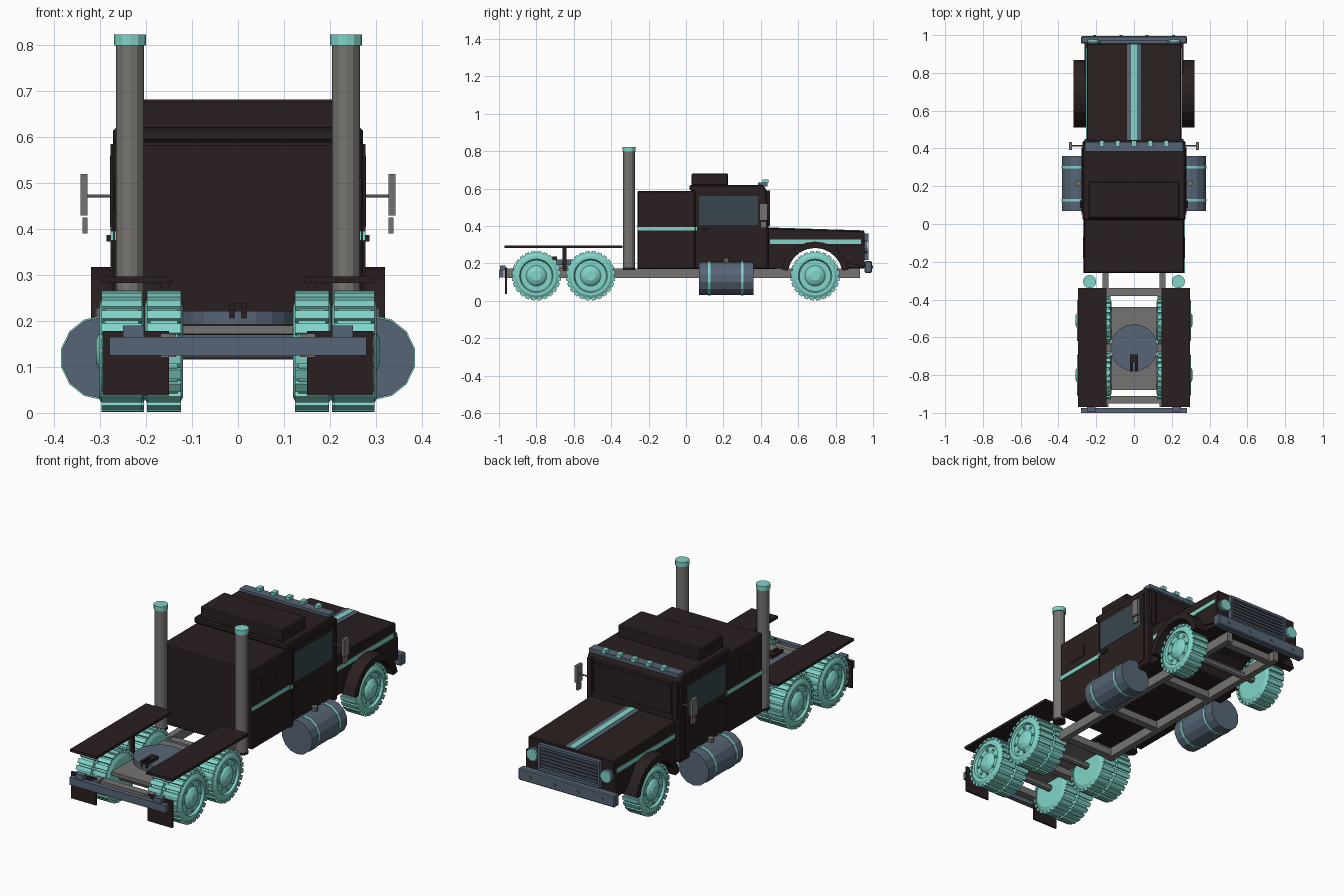
import bpy, bmesh, math
from mathutils import Matrix, Vector

if "Cube" in bpy.data.objects:
    bpy.data.objects.remove(bpy.data.objects["Cube"])


def mat(name, c):
    m = bpy.data.materials.new(name)
    m.diffuse_color = (*c, 1)
    m.use_nodes = True
    m.node_tree.nodes["Principled BSDF"].inputs["Base Color"].default_value = m.diffuse_color
    return m


BROWN = mat("dark_brown_paint", (0.023, 0.014, 0.014))
TEAL = mat("teal", (0.22, 0.66, 0.58))
SLATE = mat("slate_blue", (0.095, 0.13, 0.18))
GREY = mat("warm_grey", (0.18, 0.175, 0.165))
GLASS = mat("dark_glass", (0.04, 0.062, 0.075))


def finish(name, bm, m, bevel=0):
    bmesh.ops.recalc_face_normals(bm, faces=bm.faces)
    me = bpy.data.meshes.new(name)
    bm.to_mesh(me)
    bm.free()
    me.materials.append(m)
    ob = bpy.data.objects.new(name, me)
    bpy.context.collection.objects.link(ob)
    if bevel:
        b = ob.modifiers.new("bevel", 'BEVEL')
        b.width = bevel
        b.segments = 1
    return ob


def add_box(bm, x, y, z, rot=None):
    """Box from (min, max) ranges."""
    c = Vector(((x[0] + x[1]) / 2, (y[0] + y[1]) / 2, (z[0] + z[1]) / 2))
    s = Matrix.Diagonal((abs(x[1] - x[0]), abs(y[1] - y[0]), abs(z[1] - z[0]), 1))
    bmesh.ops.create_cube(bm, size=1, matrix=(rot or Matrix()) @ Matrix.Translation(c) @ s)


def box(name, x, y, z, m, bevel=0):
    bm = bmesh.new()
    add_box(bm, x, y, z)
    return finish(name, bm, m, bevel)


def pair(name, x, y, z, m, bevel=0):
    for s, side in ((1, "right"), (-1, "left")):
        box(f"{name}_{side}", (s * x[0], s * x[1]), y, z, m, bevel)


def cyl(name, axis, centre, r, depth, m, n=12, r2=None):
    bm = bmesh.new()
    rot = {'x': Matrix.Rotation(math.pi / 2, 4, 'Y'),
           'y': Matrix.Rotation(math.pi / 2, 4, 'X'), 'z': Matrix()}[axis]
    bmesh.ops.create_cone(bm, cap_ends=True, segments=n, radius1=r, radius2=r2 or r,
                          depth=depth, matrix=Matrix.Translation(centre) @ rot)
    return finish(name, bm, m)


def extrude_yz(name, pts, x0, x1, m, bevel=0):
    """Side profile (y, z) extruded across x."""
    bm = bmesh.new()
    f = bm.faces.new([bm.verts.new((x0, y, z)) for y, z in pts])
    r = bmesh.ops.extrude_face_region(bm, geom=[f])
    bmesh.ops.translate(bm, vec=(x1 - x0, 0, 0),
                        verts=[v for v in r['geom'] if isinstance(v, bmesh.types.BMVert)])
    return finish(name, bm, m, bevel)


def arc(r, a0, a1, n, cy=0.69, cz=0.135):
    return [(cy + r * math.cos(math.radians(a0 + (a1 - a0) * i / n)),
             cz + r * math.sin(math.radians(a0 + (a1 - a0) * i / n))) for i in range(n + 1)]


def wheel(name, s, x, y, w, outer=True):
    """Lathed tyre and rim with tread blocks; w is half width."""
    prof = [(-w, 0), (-w, .10), (-w + .012, .125), (w - .012, .125), (w, .105), (w, .09),
            (w - .012, .084), (w - .012, .055), (w - .002, .045), (w + .008, .026), (w + .008, 0)]
    if not outer:
        prof = prof[:5] + [(w, 0)]
    bm = bmesh.new()
    vs = [bm.verts.new((px, 0, pr)) for px, pr in prof]
    es = [bm.edges.new(e) for e in zip(vs, vs[1:])]
    bmesh.ops.spin(bm, geom=vs + es, cent=(0, 0, 0), axis=(1, 0, 0), angle=2 * math.pi,
                   steps=24, use_duplicate=False)
    bmesh.ops.remove_doubles(bm, verts=bm.verts, dist=1e-5)
    for i in range(24):
        rot = Matrix.Rotation(math.tau * (i + .5) / 24, 4, 'X')
        add_box(bm, (-w + .004, w - .004), (-.011, .011), (.118, .132), rot)
    if outer:
        for i in range(8):
            add_box(bm, (w - .014, w - .004), (-.005, .005), (.063, .073),
                    Matrix.Rotation(math.tau * i / 8, 4, 'X'))
    if s < 0:
        bmesh.ops.scale(bm, vec=(-1, 1, 1), verts=bm.verts)
    bmesh.ops.translate(bm, vec=(s * x, y, .134), verts=bm.verts)
    finish(name, bm, TEAL)


# Chassis
pair("frame_rail", (.135, .168), (-.97, .93), (.122, .172), GREY)
for i, y in enumerate((-.93, -.655, -.36, .0, .4, .88)):
    box(f"cross_member_{i}", (-.14, .14), (y - .02, y + .02), (.128, .165), GREY)
for i, y in enumerate((-.80, -.51, .69)):
    cyl(f"axle_{i}", 'x', (0, y, .134), .018, .46, GREY, 8)

# Wheels
for s, side in ((1, "right"), (-1, "left")):
    wheel(f"front_wheel_{side}", s, .25, .69, .05)
    for i, y in enumerate((-.80, -.51)):
        wheel(f"rear_outer_wheel_{i}_{side}", s, .253, y, .048)
        wheel(f"rear_inner_wheel_{i}_{side}", s, .161, y, .041, False)

# Rear deck: hitch plate, decks over wheels, bumper, flaps
box("hitch_base", (-.12, .12), (-.88, -.44), (.172, .19), GREY)
cyl("hitch_disc", 'z', (0, -.655, .207), .125, .03, SLATE, 20)
for s in (1, -1):
    box("hitch_hook_prong", (s * .006, s * .02), (-.78, -.69), (.205, .238), BROWN)
box("hitch_hook_bridge", (-.02, .02), (-.73, -.69), (.215, .238), BROWN)
pair("wheel_deck", (.145, .297), (-.97, -.34), (.283, .297), BROWN)
pair("deck_post", (.15, .17), (-.66, -.64), (.16, .285), BROWN)
box("rear_bumper", (-.28, .28), (-1, -.975), (.125, .165), SLATE)
pair("rear_lamp", (.205, .25), (-.995, -.965), (.165, .19), SLATE)
pair("mud_flap", (.15, .295), (-.967, -.957), (.038, .178), BROWN)

# Sleeper and cab
box("sleeper", (-.265, .265), (-.26, .05), (.17, .588), BROWN, .006)
pair("sleeper_stripe", (.262, .269), (-.26, .05), (.375, .396), TEAL)
pair("sleeper_hatch", (.262, .269), (-.18, -.07), (.44, .512), BROWN)
extrude_yz("cab", [(.045, .17), (.44, .17), (.44, .41), (.43, .595), (.41, .62), (.02, .62),
                   (.02, .59), (.045, .585)], -.272, .272, BROWN, .006)
box("roof_box", (-.24, .24), (.03, .225), (.615, .682), BROWN, .006)
pair("door", (.27, .277), (.06, .405), (.2, .585), BROWN)
pair("side_window", (.27, .279), (.07, .385), (.405, .56), GLASS)
pair("door_handle", (.277, .286), (.085, .125), (.373, .387), BROWN)
pair("door_stripe", (.27, .2775), (.05, .06), (.375, .396), TEAL)
box("windscreen", (-.225, .225), (.43, .446), (.42, .57), BROWN)
pair("windscreen_post", (.235, .262), (.43, .45), (.40, .59), BROWN)
box("sun_visor", (-.26, .26), (.385, .435), (.612, .634), SLATE)
for i in range(5):
    box(f"marker_lamp_{i}", (-.17 + .085 * i - .012, -.17 + .085 * i + .012),
        (.41, .442), (.63, .65), TEAL)

# Hood with wheel arch cut out, stripes, fenders
well = arc(.15, 165, 15, 10)
extrude_yz("hood", [(.43, .17)] + well + [(.955, .174), (.955, .372), (.43, .388)],
           -.25, .25, BROWN, .004)
box("hood_stripe_wide", (-.038, .038), (.44, .953), (.37, .3755), SLATE).data.transform(
    Matrix.Translation((0, 0, 0)))
for nm, w, m, h in (("hood_stripe_band", .038, SLATE, .003), ("hood_stripe_line", .015, TEAL, .005)):
    extrude_yz(nm, [(.44, .383), (.95, .367), (.95, .372 + h), (.44, .3877 + h)], -w, w, m)
pair("hood_side_stripe", (.247, .254), (.45, .935), (.303, .327), TEAL)
for s, side in ((1, "right"), (-1, "left")):
    extrude_yz(f"fender_{side}", arc(.182, 170, 10, 10) + arc(.148, 10, 170, 10),
               s * .2, s * .32, BROWN)
    extrude_yz(f"fender_apron_{side}", [(.835, .215), (.955, .18), (.955, .3), (.8, .3)],
               s * .24, s * .262, BROWN)

# Grille, headlights, front bumper
box("grille_back", (-.17, .17), (.95, .96), (.22, .35), BROWN)
for z in (.218, .345):
    box("grille_frame_bar", (-.18, .18), (.95, .975), (z, z + .014), SLATE)
pair("grille_frame_side", (.168, .18), (.95, .975), (.218, .359), SLATE)
for i in range(6):
    box(f"grille_slat_{i}", (-.17, .17), (.95, .969), (.238 + i * .018, .248 + i * .018), SLATE)
for s in (1, -1):
    cyl("headlight_rim", 'y', (s * .215, .957, .29), .036, .02, SLATE, 14)
    cyl("headlight", 'y', (s * .215, .966, .29), .031, .022, TEAL, 14)
box("front_bumper", (-.28, .28), (.955, .995), (.15, .212), SLATE, .005)
for i in range(4):
    cyl(f"bumper_bolt_{i}", 'y', (-.21 + .14 * i, .995, .18), .008, .01, SLATE, 8)

# Fuel tanks, exhaust stacks, mirrors
for s, side in ((1, "right"), (-1, "left")):
    cyl(f"fuel_tank_{side}", 'y', (s * .295, .215, .12), .089, .29, SLATE, 14)
    for y in (.125, .3):
        cyl(f"tank_strap_{side}", 'y', (s * .295, y, .12), .092, .013, TEAL, 14)
    cyl(f"tank_cap_{side}", 'z', (s * .295, .215, .215), .016, .026, GREY, 8)
    cyl(f"exhaust_stack_{side}", 'z', (s * .235, -.305, .485), .031, .63, GREY, 12)
    cyl(f"stack_top_{side}", 'z', (s * .235, -.305, .811), .035, .024, TEAL, 12)
    cyl(f"stack_foot_{side}", 'z', (s * .235, -.305, .172), .033, .012, BROWN, 12)
    cyl(f"mirror_arm_{side}", 'x', (s * .30, .415, .472), .004, .07, GREY, 6)
    box(f"mirror_{side}", (s * .328, s * .343), (.392, .435), (.43, .52), GREY)
    box(f"lower_mirror_{side}", (s * .328, s * .338), (.398, .43), (.39, .425), GREY)
